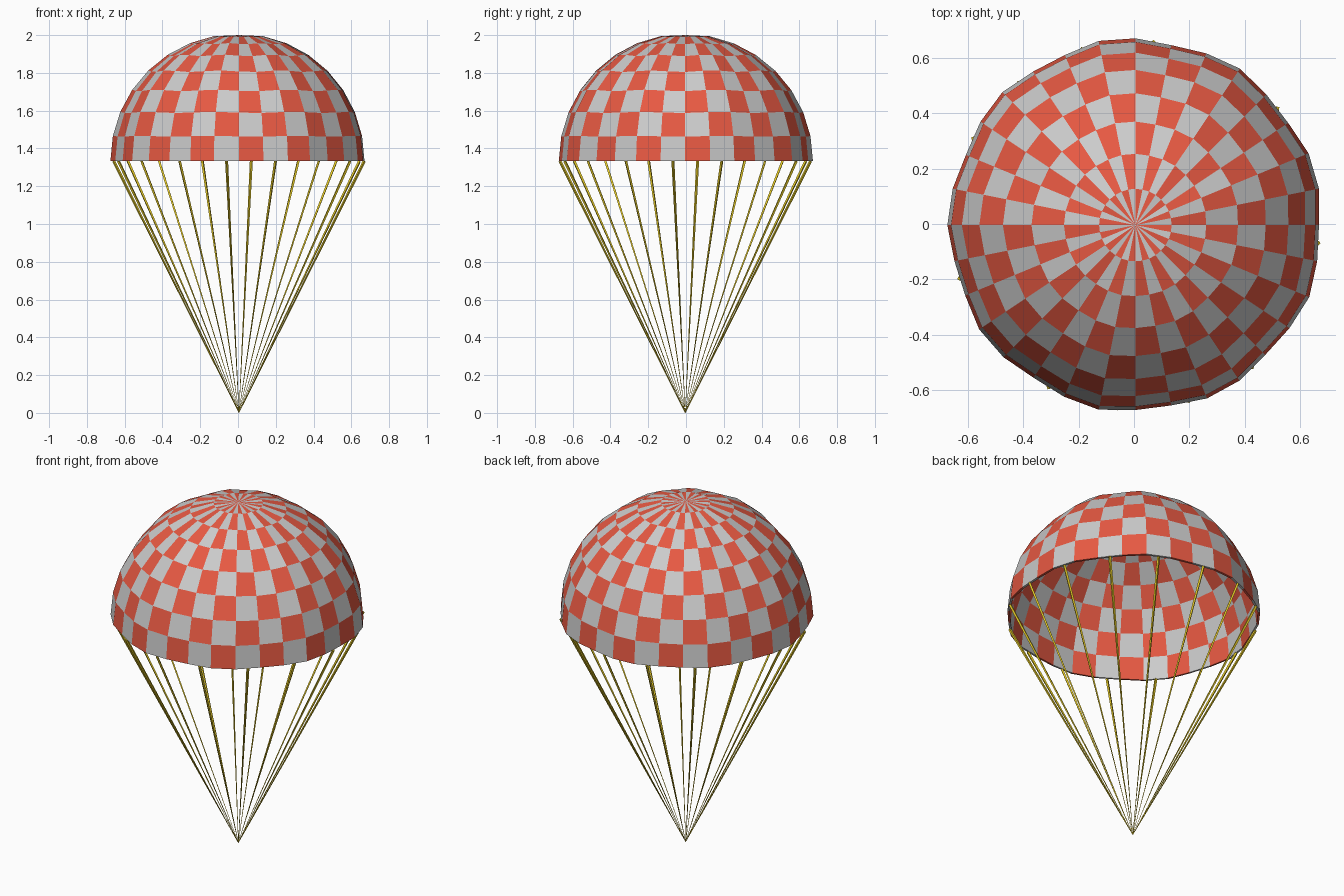
import bpy, bmesh
from math import sin, cos, pi, radians
from mathutils import Vector

if "Cube" in bpy.data.objects:
    bpy.data.objects.remove(bpy.data.objects["Cube"])

R, HEM_Z = 2 / 3, 4 / 3      # canopy radius and hem height
SEGS, ROWS, LINES = 32, 8, 16


def material(name, rgb):
    m = bpy.data.materials.new(name)
    m.diffuse_color = (*rgb, 1)
    m.use_nodes = True
    m.node_tree.nodes["Principled BSDF"].inputs["Base Color"].default_value = m.diffuse_color
    return m


def add_object(name, bm, mats):
    me = bpy.data.meshes.new(name)
    bm.to_mesh(me)
    bm.free()
    for m in mats:
        me.materials.append(m)
    ob = bpy.data.objects.new(name, me)
    ob.location = (0.005, -0.004, 0)
    bpy.context.collection.objects.link(ob)
    return ob


red = material("red_cloth", (0.8, 0.1, 0.055))
pale = material("pale_cloth", (0.8, 0.8, 0.8))
cord = material("yellow_cord", (0.8, 0.6, 0.02))

# canopy: gently rippled hemisphere with a checkered cloth
bm = bmesh.new()
pole = bm.verts.new((0, 0, HEM_Z + R - 0.006))
rings = []
for i in range(1, ROWS + 1):
    p = i * pi / 2 / ROWS
    ring = []
    for k in range(SEGS):
        a = 2 * pi * k / SEGS
        r = R * (1 + 0.013 * sin(p) * sin(9 * a - radians(67)))
        ring.append(bm.verts.new((r * sin(p) * cos(a), r * sin(p) * sin(a),
                                  HEM_Z + r * cos(p))))
    rings.append(ring)
for i in range(ROWS):
    low = rings[i]
    for k in range(SEGS):
        n = (k + 1) % SEGS
        if i == 0:
            f = bm.faces.new((pole, low[k], low[n]))
        else:
            up = rings[i - 1]
            f = bm.faces.new((up[k], low[k], low[n], up[n]))
        f.material_index = (i + k) % 2
canopy = add_object("canopy", bm, [pale, red])
mod = canopy.modifiers.new("cloth_thickness", 'SOLIDIFY')
mod.thickness = 0.012
mod.offset = 0

# suspension lines: thin tapered cords from the hem to one point
bm = bmesh.new()
for k in range(LINES):
    a = 2 * pi * (2 * k + 1.5) / SEGS
    top = Vector((R * cos(a), R * sin(a), HEM_Z))
    mat = top.to_track_quat('Z', 'Y').to_matrix().to_4x4()
    mat.translation = top / 2
    bmesh.ops.create_cone(bm, cap_ends=True, segments=4, radius1=0.001,
                          radius2=0.008, depth=top.length, matrix=mat)
add_object("suspension_lines", bm, [cord])
